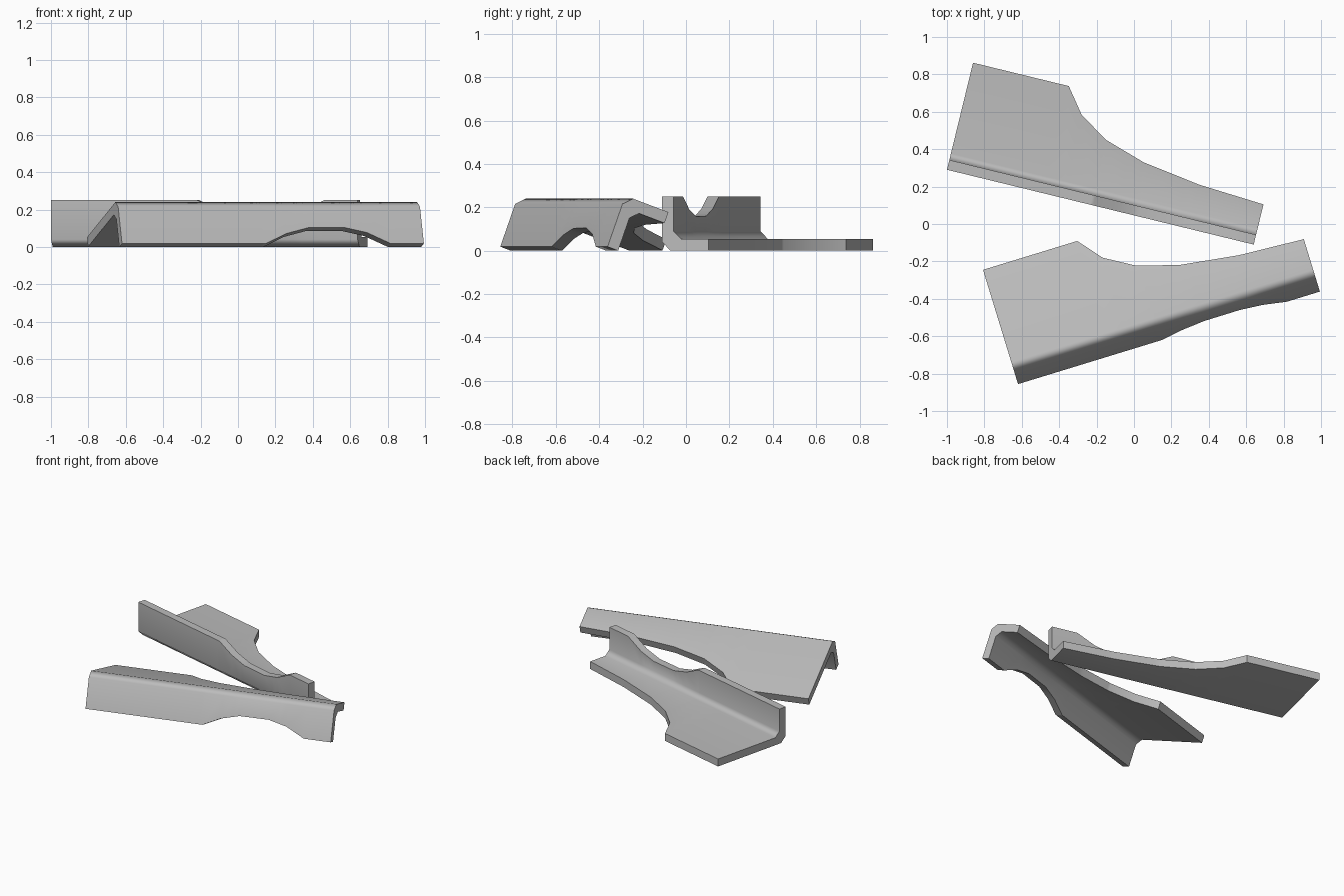
import bpy, bmesh, math
from mathutils import Vector

if "Cube" in bpy.data.objects:
    bpy.data.objects.remove(bpy.data.objects["Cube"])

H, T = 0.25, 0.054          # wall height, sheet thickness
C, CI = 0.04, 0.036         # outer and inner bend chamfers

# flange width and wall height along the length
FLANGE = [(0, .589), (.527, .589), (.63, .456), (.788, .357),
          (1.011, .288), (1.33, .242), (1.688, .221)]
WALL = [(0, H), (.805, H), (.925, .193), (1.05, .16), (1.25, .158),
        (1.375, .187), (1.503, H), (1.688, H)]

grey = bpy.data.materials.new("plain_grey")
grey.diffuse_color = (0.5, 0.5, 0.5, 1)
grey.use_nodes = True
grey.node_tree.nodes["Principled BSDF"].inputs["Base Color"].default_value = grey.diffuse_color


def sample(table, u):
    for (a, p), (b, q) in zip(table, table[1:]):
        if u <= b:
            return p + (q - p) * (u - a) / (b - a)
    return table[-1][1]


def section(u):
    """L-shaped cross-section as (across, height) pairs."""
    w, h = sample(FLANGE, u), sample(WALL, u)
    return [(0, h), (0, C), (C, 0), (w, 0), (w, T), (T + CI, T), (T, T + CI), (T, h)]


def bracket(name, start, end, place):
    """Loft the L section along the line start-end; place maps (across, height)."""
    s = Vector((*start, 0))
    d = (Vector((*end, 0)) - s).normalized()
    v = Vector((-d.y, d.x, 0))
    bm = bmesh.new()
    rings = []
    for u in sorted({p[0] for p in FLANGE + WALL}):
        ring = []
        for a, z in section(u):
            across, up = place(a, z)
            ring.append(bm.verts.new(s + d * u + v * across + Vector((0, 0, up))))
        rings.append(ring)
    for r0, r1 in zip(rings, rings[1:]):
        for i in range(8):
            j = (i + 1) % 8
            bm.faces.new((r0[i], r0[j], r1[j], r1[i]))
    # end caps, split along the bend so they stay convex
    for r in (rings[0], rings[-1]):
        for q in ((0, 1, 6, 7), (1, 2, 5, 6), (2, 3, 4, 5)):
            bm.faces.new([r[k] for k in q])
    bmesh.ops.recalc_face_normals(bm, faces=bm.faces[:])
    low = min(p.co.z for p in bm.verts)
    bmesh.ops.translate(bm, verts=bm.verts[:], vec=(0, 0, -low))
    me = bpy.data.meshes.new(name)
    bm.to_mesh(me)
    bm.free()
    me.materials.append(grey)
    ob = bpy.data.objects.new(name, me)
    bpy.context.collection.objects.link(ob)
    bpy.ops.object.select_all(action='DESELECT')
    ob.select_set(True)
    bpy.context.view_layer.objects.active = ob
    bpy.ops.object.shade_smooth_by_angle(angle=math.radians(50))
    wn = ob.modifiers.new("weighted_normals", 'WEIGHTED_NORMAL')
    wn.keep_sharp = True
    return ob


# rear bracket lies flat with its wall standing up
bracket("rear_bracket", (-1, .29), (.64, -.11), lambda a, z: (a, z))

# front bracket is the opposite hand, upside down, leaning on its flange edge
tilt = math.radians(20)
co, si = math.cos(tilt), math.sin(tilt)
bracket("front_bracket", (-.62, -.856), (.995, -.361),
        lambda a, z: (a * co + (H - z) * si, (H - z) * co - a * si))
